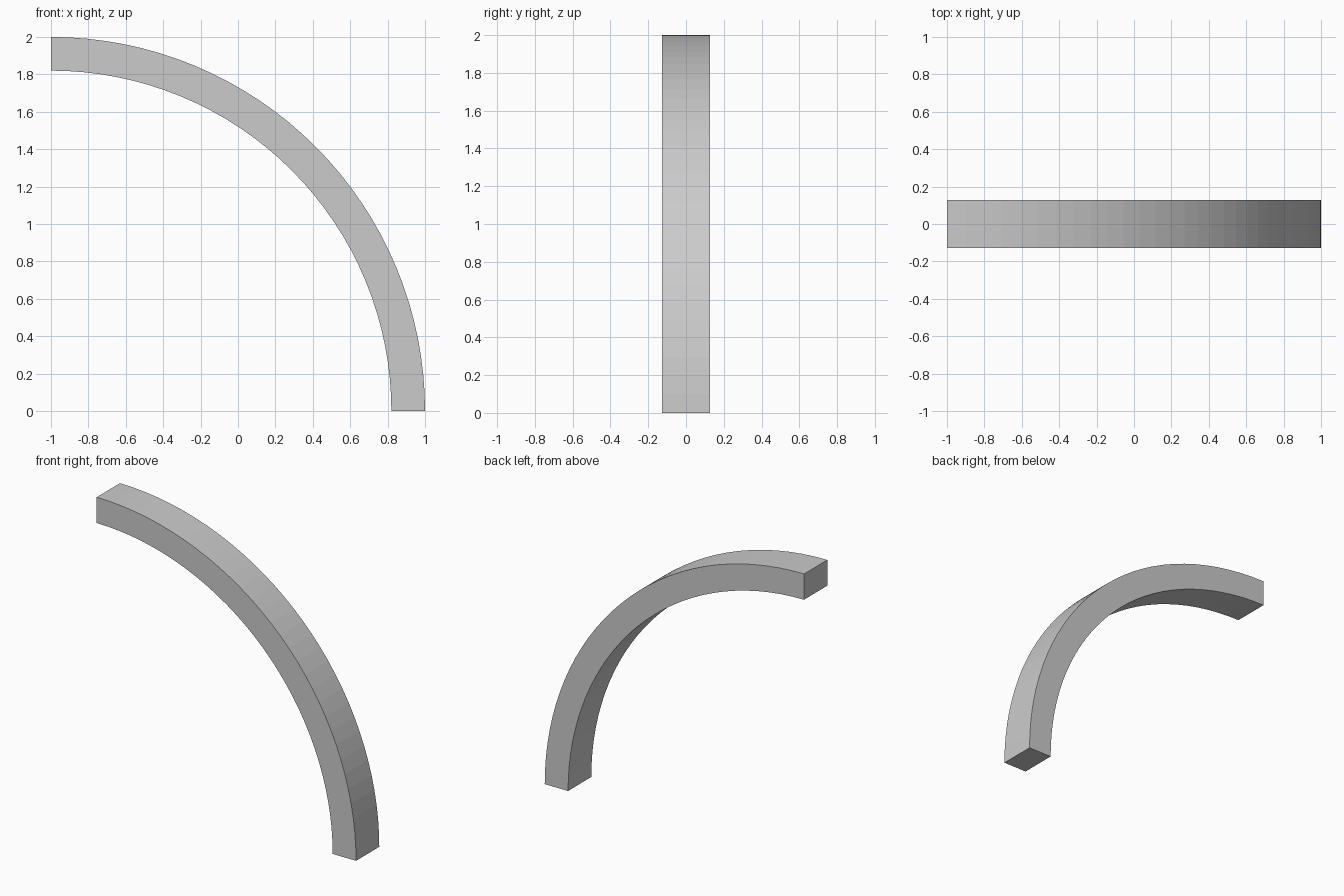
import bpy, bmesh
from math import cos, sin, pi

if "Cube" in bpy.data.objects:
    bpy.data.objects.remove(bpy.data.objects["Cube"])

OUTER, INNER, HALF_DEPTH, SEGMENTS = 2.0, 1.82, 0.128, 32

# Quarter arch: rectangular section swept 90 degrees about (x=-1, z=0)
bm = bmesh.new()
rings = []
for i in range(SEGMENTS + 1):
    a = pi / 2 * i / SEGMENTS
    section = [(INNER, -HALF_DEPTH), (OUTER, -HALF_DEPTH),
               (OUTER, HALF_DEPTH), (INNER, HALF_DEPTH)]
    rings.append([bm.verts.new((-1 + r * cos(a), y, r * sin(a))) for r, y in section])

for lower, upper in zip(rings, rings[1:]):
    for k in range(4):
        n = (k + 1) % 4
        bm.faces.new((lower[k], lower[n], upper[n], upper[k]))

# End caps
bm.faces.new(rings[0])
bm.faces.new(rings[-1])
bmesh.ops.recalc_face_normals(bm, faces=bm.faces)

mesh = bpy.data.meshes.new("quarter_arch")
bm.to_mesh(mesh)
bm.free()
arch = bpy.data.objects.new("quarter_arch", mesh)
bpy.context.collection.objects.link(arch)
